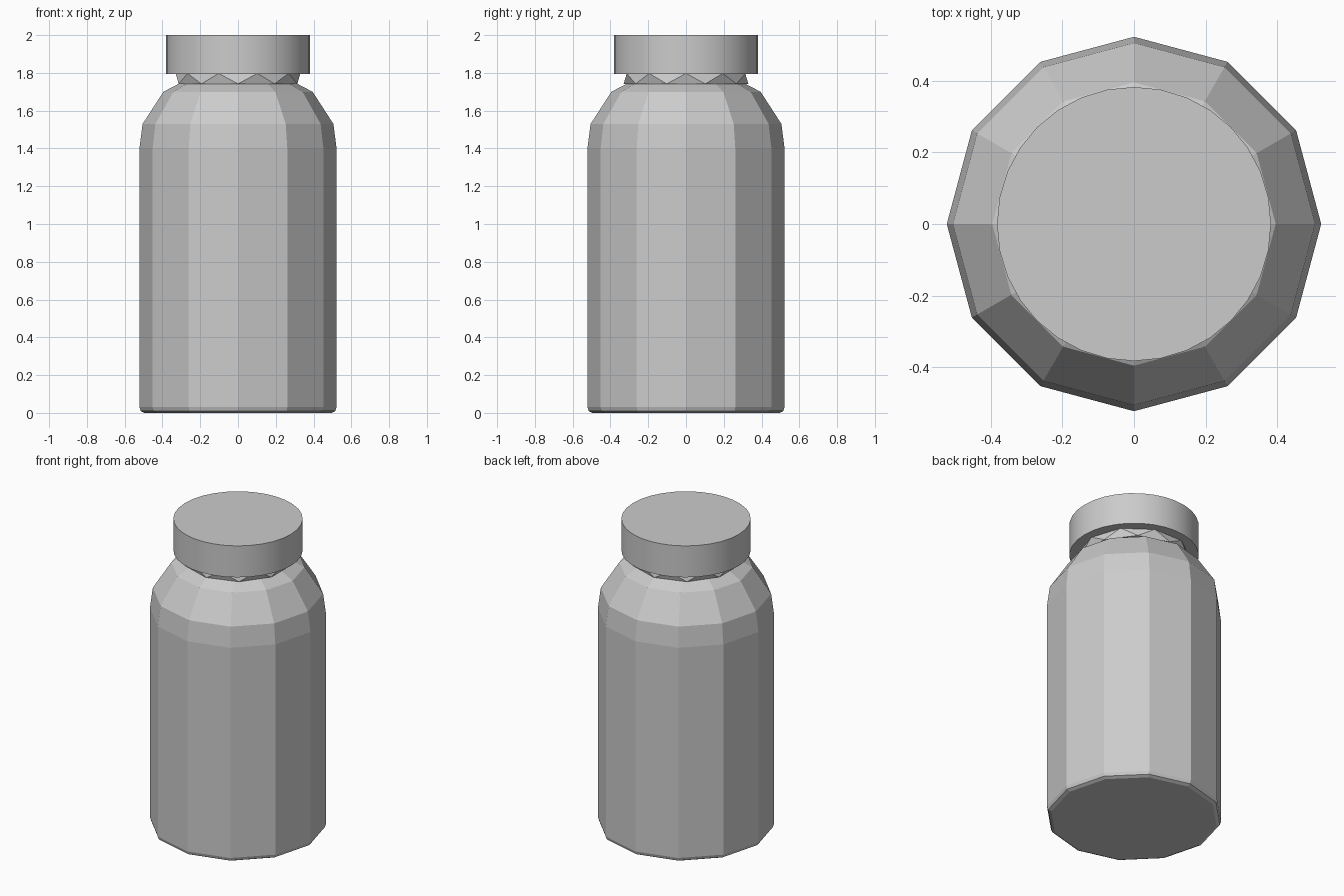
import bpy, bmesh
from math import cos, sin, tau

if "Cube" in bpy.data.objects:
    bpy.data.objects.remove(bpy.data.objects["Cube"])


def finish(bm, name):
    bmesh.ops.recalc_face_normals(bm, faces=bm.faces)
    mesh = bpy.data.meshes.new(name)
    bm.to_mesh(mesh)
    bm.free()
    ob = bpy.data.objects.new(name, mesh)
    bpy.context.collection.objects.link(ob)
    return ob


def ring(bm, n, r, z, phase=0.0):
    return [bm.verts.new((r * cos(tau * (i + phase) / n),
                          r * sin(tau * (i + phase) / n), z)) for i in range(n)]


def lathe(name, n, profile):
    bm = bmesh.new()
    rings = [ring(bm, n, r, z) for r, z in profile]
    for a, b in zip(rings, rings[1:]):
        for i in range(n):
            j = (i + 1) % n
            bm.faces.new((a[i], a[j], b[j], b[i]))
    bm.faces.new(rings[0])
    bm.faces.new(rings[-1])
    return finish(bm, name)


# Twelve-sided faceted body with small bottom chamfer and stepped shoulder
lathe("bottle_body", 12, [(0.495, 0), (0.515, 0.01), (0.522, 0.03), (0.522, 1.40),
                          (0.505, 1.53), (0.395, 1.70), (0.315, 1.742)])

# Neck: ten-sided band of alternating triangles, running up into the cap
bm = bmesh.new()
n = 10
low = ring(bm, n, 0.33, 1.742, 0.5)
high = ring(bm, n, 0.33, 1.797)
for i in range(n):
    j = (i + 1) % n
    bm.faces.new((high[i], low[i], high[j]))
    bm.faces.new((low[i], low[j], high[j]))
bm.faces.new(low)
bm.faces.new(high)
finish(bm, "neck")

# Round flat cap
cap = lathe("cap", 32, [(0.382, 1.795), (0.382, 2.0)])
bpy.context.view_layer.objects.active = cap
cap.select_set(True)
bpy.ops.object.shade_smooth_by_angle()
